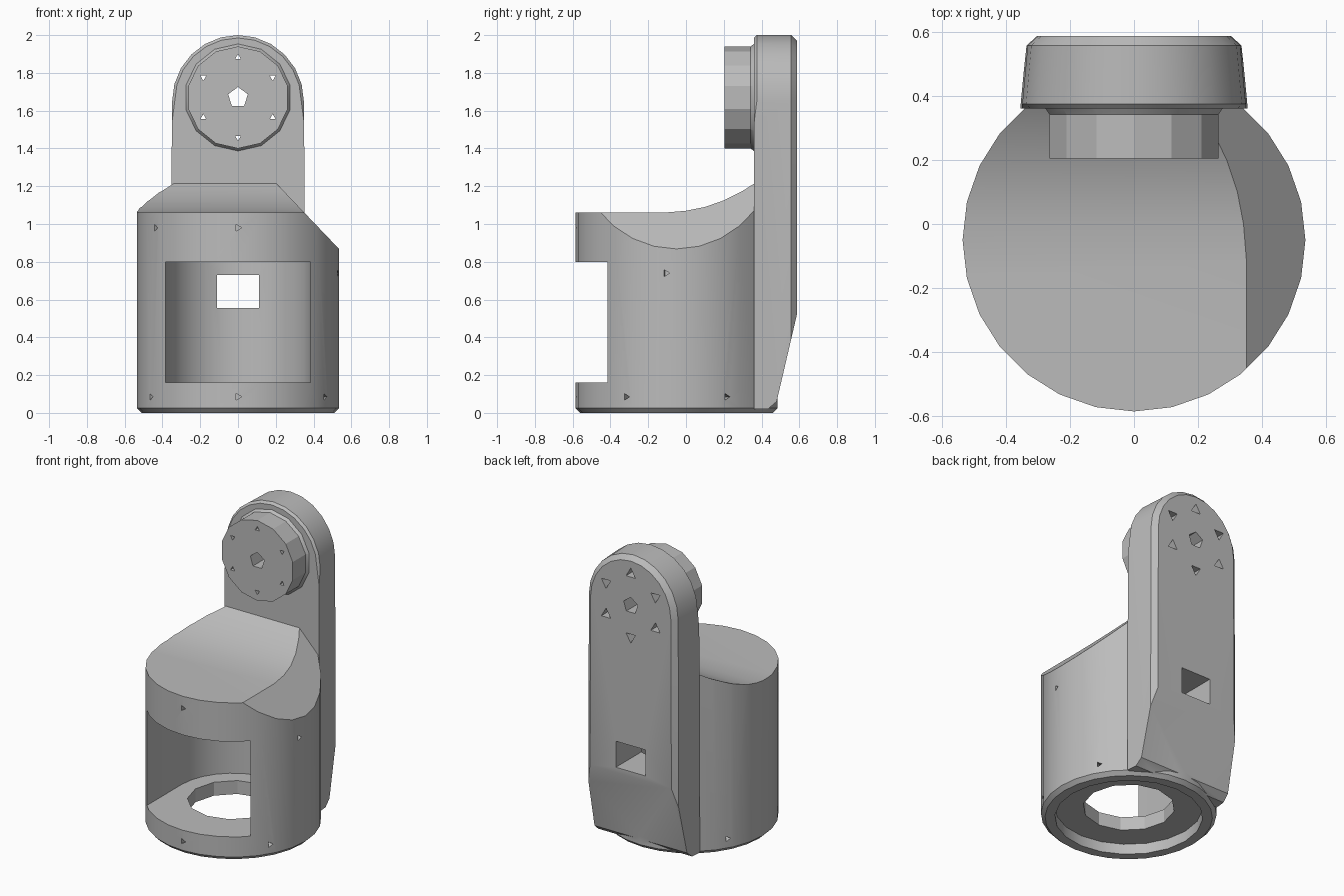
import bpy
import bmesh
from math import cos, sin, pi, radians
from mathutils import Matrix, Vector

cube = bpy.data.objects.get("Cube")
if cube:
    bpy.data.objects.remove(cube, do_unlink=True)

grey = bpy.data.materials.new("matte grey")
grey.use_nodes = True
grey.diffuse_color = (0.5, 0.5, 0.5, 1)
grey.node_tree.nodes["Principled BSDF"].inputs["Base Color"].default_value = (0.5, 0.5, 0.5, 1)

RADIUS, CENTRE_Y, PIVOT_Z = 0.535, -0.05, 1.67


def ring(n, r, cx=0.0, cy=0.0, turn=0.0):
    return [(cx + r * cos(turn + 2 * pi * i / n), cy + r * sin(turn + 2 * pi * i / n))
            for i in range(n)]


def prism(name, outline, axis, start, end):
    """Extrude a closed 2D outline along the x, y or z axis."""
    place = {"x": lambda p, t: (t, p[0], p[1]),
             "y": lambda p, t: (p[0], t, p[1]),
             "z": lambda p, t: (p[0], p[1], t)}[axis]
    bm = bmesh.new()
    a = [bm.verts.new(place(p, start)) for p in outline]
    b = [bm.verts.new(place(p, end)) for p in outline]
    bm.faces.new(a)
    bm.faces.new(b[::-1])
    for i in range(len(a)):
        j = (i + 1) % len(a)
        bm.faces.new((a[j], a[i], b[i], b[j]))
    bmesh.ops.recalc_face_normals(bm, faces=bm.faces)
    mesh = bpy.data.meshes.new(name)
    bm.to_mesh(mesh)
    bm.free()
    mesh.materials.append(grey)
    obj = bpy.data.objects.new(name, mesh)
    bpy.context.collection.objects.link(obj)
    return obj


def box(name, x, y, z):
    return prism(name, [(x[0], y[0]), (x[1], y[0]), (x[1], y[1]), (x[0], y[1])], "z", *z)


def bake(obj):
    bpy.context.view_layer.update()
    graph = bpy.context.evaluated_depsgraph_get()
    mesh = bpy.data.meshes.new_from_object(obj.evaluated_get(graph))
    obj.modifiers.clear()
    obj.data = mesh


def combine(obj, tool, operation="DIFFERENCE"):
    mod = obj.modifiers.new("combine", "BOOLEAN")
    mod.operation, mod.solver, mod.object = operation, "EXACT", tool
    bake(obj)
    bpy.data.objects.remove(tool, do_unlink=True)


def bevel(obj, width, test):
    bm = bmesh.new()
    bm.from_mesh(obj.data)
    edges = [e for e in bm.edges if test(e)]
    bmesh.ops.bevel(bm, geom=edges, offset=width, segments=1, affect="EDGES")
    bm.to_mesh(obj.data)
    bm.free()


# Round housing with a softened bottom rim
housing = prism("bracket_housing", ring(28, RADIUS, 0, CENTRE_Y, -pi / 2), "z", 0, 1.3)
bevel(housing, 0.025, lambda e: all(v.co.z < 0.001 for v in e.verts))

# Flat top that sweeps up towards the arm
combine(housing, prism("top_trim", [(-0.7, 1.06), (-0.12, 1.06), (0, 1.07), (0.1, 1.09),
        (0.2, 1.125), (0.3, 1.175), (0.37, 1.22), (0.7, 1.22), (0.7, 1.5), (-0.7, 1.5)],
        "x", -1, 1))

# Sloping cut across the left shoulder
combine(housing, prism("shoulder_trim", [(0.6, 0.80), (0.05, 1.375), (0.6, 1.4)], "y", -1, 1))

# Upright arm with a rounded top, narrower at the back
arch = [(0.35 * cos(pi * i / 12), 1.65 + 0.35 * sin(pi * i / 12)) for i in range(13)]
arm = prism("upright_arm", [(-0.355, 0.02), (0.355, 0.02)] + arch, "y", 0.36, 0.587)
for v in arm.data.vertices:
    if v.co.y > 0.5:
        v.co.x *= 0.94
bevel(arm, 0.03, lambda e: all(v.co.y > 0.5 for v in e.verts))
bevel(arm, 0.015, lambda e: all(v.co.y < 0.37 and v.co.z > 1.6 for v in e.verts))
combine(arm, prism("arm_taper", [(0.587, 0.52), (0.48, 0.06), (0.41, 0), (0.41, -0.1),
                                 (0.8, -0.1), (0.8, 0.52)], "x", -1, 1))
combine(housing, arm, "UNION")

# Pivot boss with a shallow collar
collar = prism("boss_collar", ring(14, 0.305, 0, PIVOT_Z, -pi / 2), "y", 0.335, 0.39)
for v in collar.data.vertices:
    if v.co.y < 0.35:
        v.co.x *= 0.87
        v.co.z = PIVOT_Z + (v.co.z - PIVOT_Z) * 0.87
combine(housing, collar, "UNION")
combine(housing, prism("pivot_boss", ring(14, 0.27, 0, PIVOT_Z, -pi / 2), "y", 0.205, 0.4), "UNION")

# Motor bay open to the front
bay = [(0.385, -0.8)] + [(0.385 * cos(pi * i / 14), CENTRE_Y + 0.385 * sin(pi * i / 14))
                         for i in range(15)] + [(-0.385, -0.8)]
combine(housing, prism("motor_bay", bay, "z", 0.16, 0.80))

# Floor opening, underside recess and rear cable window
combine(housing, prism("floor_opening", ring(12, 0.28, 0, CENTRE_Y), "z", -0.1, 0.3))
combine(housing, prism("underside_recess", ring(20, 0.45, 0, CENTRE_Y), "z", -0.1, 0.07))
combine(housing, box("cable_window", (-0.11, 0.11), (0.2, 0.8), (0.555, 0.73)))

# Pivot bore and its ring of screw holes with wider rear pockets
combine(housing, prism("pivot_bore", ring(5, 0.055, 0, PIVOT_Z, pi / 2), "y", 0, 0.8))
for i in range(6):
    a = pi / 2 + i * pi / 3
    x, z = 0.212 * cos(a), PIVOT_Z + 0.212 * sin(a)
    combine(housing, prism("screw_hole", ring(3, 0.018, x, z, a), "y", 0, 0.8))
    combine(housing, prism("screw_pocket", ring(3, 0.04, x, z, a), "y", 0.47, 0.8))


# Small radial screw holes around the base and the top rim
def radial_hole(degrees, z):
    hole = prism("radial_hole", ring(3, 0.02), "x", 0.49, 0.7)
    hole.data.transform(Matrix.Translation(Vector((0, CENTRE_Y, z)))
                        @ Matrix.Rotation(radians(degrees), 4, "Z"))
    combine(housing, hole)


for degrees in (-150, -90, -30, 30, 150):
    radial_hole(degrees, 0.085)
for degrees in (-145, -90):
    radial_hole(degrees, 0.98)
radial_hole(-6, 0.74)

# Smooth curved walls, keep real edges crisp
bpy.ops.object.select_all(action="DESELECT")
housing.select_set(True)
bpy.context.view_layer.objects.active = housing
bpy.ops.object.shade_smooth_by_angle(angle=radians(24))
